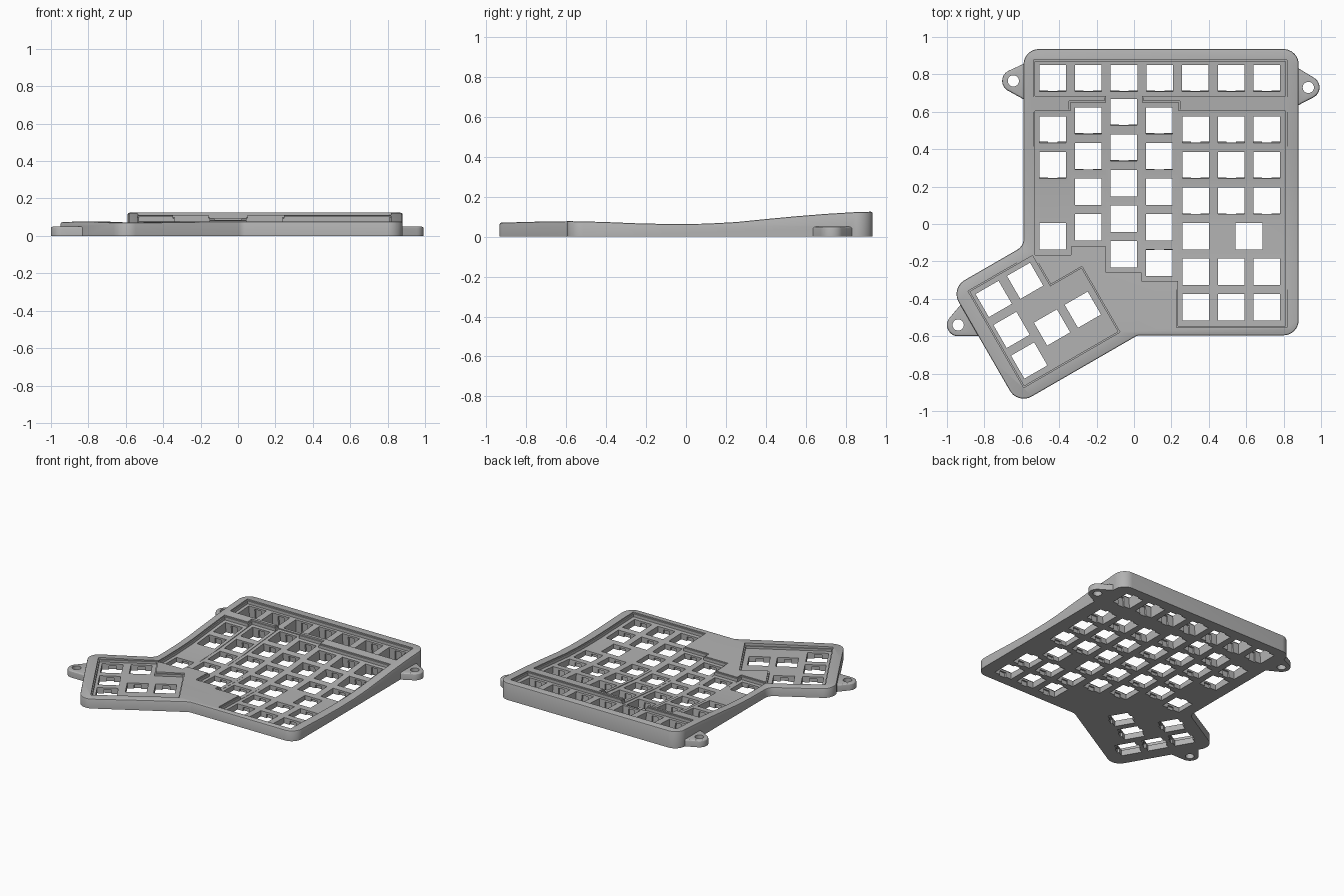
import bpy, bmesh, math
from mathutils import Vector, Matrix
from mathutils.geometry import convex_hull_2d

if "Cube" in bpy.data.objects:
    bpy.data.objects.remove(bpy.data.objects["Cube"])

grey = bpy.data.materials.new("matte grey")
grey.use_nodes = True
COLOUR = (0.45, 0.45, 0.45, 1)
grey.diffuse_color = COLOUR
grey.node_tree.nodes["Principled BSDF"].inputs["Base Color"].default_value = COLOUR

KEY, PITCH = 0.142, 0.19
TURN = Matrix.Rotation(math.radians(30), 4, "Z")      # thumb cluster frame
CURVE = [(-1.1, .064), (-.93, .07), (-.75, .075), (-.58, .0775), (-.42, .074), (-.25, .067),
         (-.08, .063), (.1, .065), (.25, .073), (.4, .088), (.55, .102), (.7, .114),
         (.85, .123), (1.1, .13)]
ROWS = [-.8, -.545, -.35, -.16, .03, .21, .41, .6, .685, .9, 1.1]


def height(y, pts=CURVE):
    """Height of the sculpted top at depth y."""
    for (a, za), (b, zb) in zip(pts, pts[1:]):
        if y <= b:
            return za + (zb - za) * (y - a) / (b - a)
    return pts[-1][1]


def floor(y, shift, depth):
    """Row-by-row flat floor below the top."""
    return height(y - shift, [(r, height(r) - depth) for r in ROWS])


def finish(name, bm):
    bmesh.ops.recalc_face_normals(bm, faces=bm.faces)
    me = bpy.data.meshes.new(name)
    bm.to_mesh(me)
    bm.free()
    me.materials.append(grey)
    ob = bpy.data.objects.new(name, me)
    bpy.context.collection.objects.link(ob)
    return ob


def solid(name, points, offset):
    """Extrude a closed loop of points along an offset."""
    bm = bmesh.new()
    face = bm.faces.new([bm.verts.new(p) for p in points])
    ext = bmesh.ops.extrude_face_region(bm, geom=[face])["geom"]
    bmesh.ops.translate(bm, vec=offset, verts=[v for v in ext if isinstance(v, bmesh.types.BMVert)])
    return finish(name, bm)


def boolean(target, tool, operation="DIFFERENCE"):
    mod = target.modifiers.new("cut", "BOOLEAN")
    mod.operation, mod.solver, mod.object = operation, "EXACT", tool
    bpy.context.view_layer.objects.active = target
    bpy.ops.object.modifier_apply(modifier=mod.name)
    bpy.data.objects.remove(tool)


def soften_top(ob, size, segments):
    """Round the edge between the upright sides and the top."""
    bm = bmesh.new()
    bm.from_mesh(ob.data)
    bmesh.ops.remove_doubles(bm, verts=bm.verts, dist=.002)
    bm.normal_update()
    rim = []
    for e in bm.edges:
        if len(e.link_faces) == 2:
            low, high = sorted(f.normal.z for f in e.link_faces)
            if abs(low) < .1 and high > .8:
                rim.append(e)
    bmesh.ops.bevel(bm, geom=rim, offset=size, segments=segments, profile=.5, affect="EDGES")
    bm.to_mesh(ob.data)
    bm.free()


def rounded(corners, steps=8):
    """Fillet each (x, y, radius) corner of an outline."""
    out = []
    for i, (x, y, r) in enumerate(corners):
        p = Vector((x, y))
        a = (Vector(corners[i - 1][:2]) - p).normalized()
        b = (Vector(corners[(i + 1) % len(corners)][:2]) - p).normalized()
        half = a.angle(b) / 2
        centre = p + (a + b).normalized() * r / math.sin(half)
        start = p + a * r / math.tan(half) - centre
        end = p + b * r / math.tan(half) - centre
        for k in range(steps + 1):
            d = start.lerp(end, k / steps).normalized() * r
            out.append((centre.x + d.x, centre.y + d.y, 0))
    return out


# Case body: rounded outline with a sculpted top
case = solid("keyboard_case", rounded([
    (-.59, .935, .08), (.88, .935, .08), (.88, -.595, .08), (.02, -.595, .06),
    (-.621, -.965, .085), (-.98, -.343, .085), (-.59, -.118, .07)]), (0, 0, .3))
profile = [(-1.5, y, z) for y, z in CURVE] + [(-1.5, 1.1, .5), (-1.5, -1.1, .5)]
boolean(case, solid("sculpt_cutter", profile, (3, 0, 0)))
soften_top(case, .008, 2)

# Screw lugs: a rounded tab reaching into the body, with a hole
LUGS = [((-.645, .765), [(-.56, .87), (-.56, .65)]),
        ((.932, .73), [(.85, .85), (.85, .62)]),
        ((-.94, -.54), [(-.9, -.4), (-.79, -.6)])]
for (cx, cy), anchors in LUGS:
    ring = [(math.cos(k * math.pi / 16), math.sin(k * math.pi / 16)) for k in range(32)]
    pts = [(cx + .06 * c, cy + .06 * s) for c, s in ring] + anchors
    hull = [pts[i] for i in convex_hull_2d([Vector(p) for p in pts])]
    lug = solid("lug", [(x, y, 0) for x, y in hull], (0, 0, .05))
    soften_top(lug, .012, 3)
    boolean(case, lug, "UNION")
    hole = [(cx + .03 * c, cy + .03 * s, -.1) for c, s in ring]
    boolean(case, solid("lug_hole", hole, (0, 0, .3)))

# Recessed key wells: (x0, x1, y0, y1, stagger), with a small step at the rim
WELLS = [(-.53, .81, .685, .87, 0), (-.53, -.338, -.165, .603, 0), (-.34, -.148, -.12, .65, .05),
         (-.15, .042, -.26, .69, .09), (.04, .237, -.305, .65, .05), (.235, .81, -.545, .603, 0)]
THUMB_WELLS = [(-.94, -.555, -.455, .125), (-.56, -.362, -.455, -.065)]
for grow, depth, thumb_z in ((0, .03, .042), (.008, .008, .058)):
    for x0, x1, y0, y1, shift in WELLS:
        x0, x1, y0, y1 = x0 - grow, x1 + grow, y0 - grow, y1 + grow
        ys = [y0] + [r + shift for r in ROWS if y0 + .01 < r + shift < y1 - .01] + [y1]
        side = [(x0, y, floor(y, shift, depth)) for y in ys] + [(x0, y1, .4), (x0, y0, .4)]
        boolean(case, solid("well_cutter", side, (x1 - x0, 0, 0)))
    for u0, u1, v0, v1 in THUMB_WELLS:
        u0, u1, v0, v1 = u0 - grow, u1 + grow, v0 - grow, v1 + grow
        loop = [TURN @ Vector((u, v, thumb_z)) for u, v in ((u0, v0), (u1, v0), (u1, v1), (u0, v1))]
        boolean(case, solid("thumb_cutter", loop, (0, 0, .3)))

# Key positions: (x, first y, row indices, stagger)
COLUMNS = [(-.435, .505, (0, 1, 3), 0), (-.245, .552, (0, 1, 2, 3), .05),
           (-.055, .598, (0, 1, 2, 3, 4), .09), (.135, .552, (0, 1, 2, 3, 4), .05),
           (.33, .505, (0, 1, 2, 3, 4, 5), 0), (.615, .505, (3,), 0),
           (.52, .505, (0, 1, 2, 4, 5), 0), (.71, .505, (0, 1, 2, 4, 5), 0)]
places = []
spots = [(x, top - PITCH * r, s) for x, top, rows, s in COLUMNS for r in rows]
spots += [(-.435 + .1908 * i, .78, 0) for i in range(7)]
for x, y, s in spots:
    slope = math.atan((floor(y + .05, s, .03) - floor(y - .05, s, .03)) / .1)
    places.append(Matrix.Translation((x, y, floor(y, s, .03))) @ Matrix.Rotation(slope, 4, "X"))
for u, v in ((-.85, .028), (-.656, .028), (-.85, -.163), (-.85, -.352), (-.656, -.26), (-.466, -.26)):
    places.append(TURN @ Matrix.Translation((u, v, .042)))


def key_cutter(width, length, top):
    bm = bmesh.new()
    for m in places:
        box = Matrix.Translation((0, 0, top - .1)) @ Matrix.Diagonal((width, length, .2, 1))
        bmesh.ops.create_cube(bm, size=1, matrix=m @ box)
    return finish("key_cutter", bm)


# Square switch openings, then clip notches under the plate
boolean(case, key_cutter(KEY, KEY, .03))
boolean(case, key_cutter(.05, KEY + .024, -.014))

bpy.ops.object.select_all(action="DESELECT")
case.select_set(True)
bpy.context.view_layer.objects.active = case
bpy.ops.object.shade_smooth_by_angle(angle=math.radians(25))
